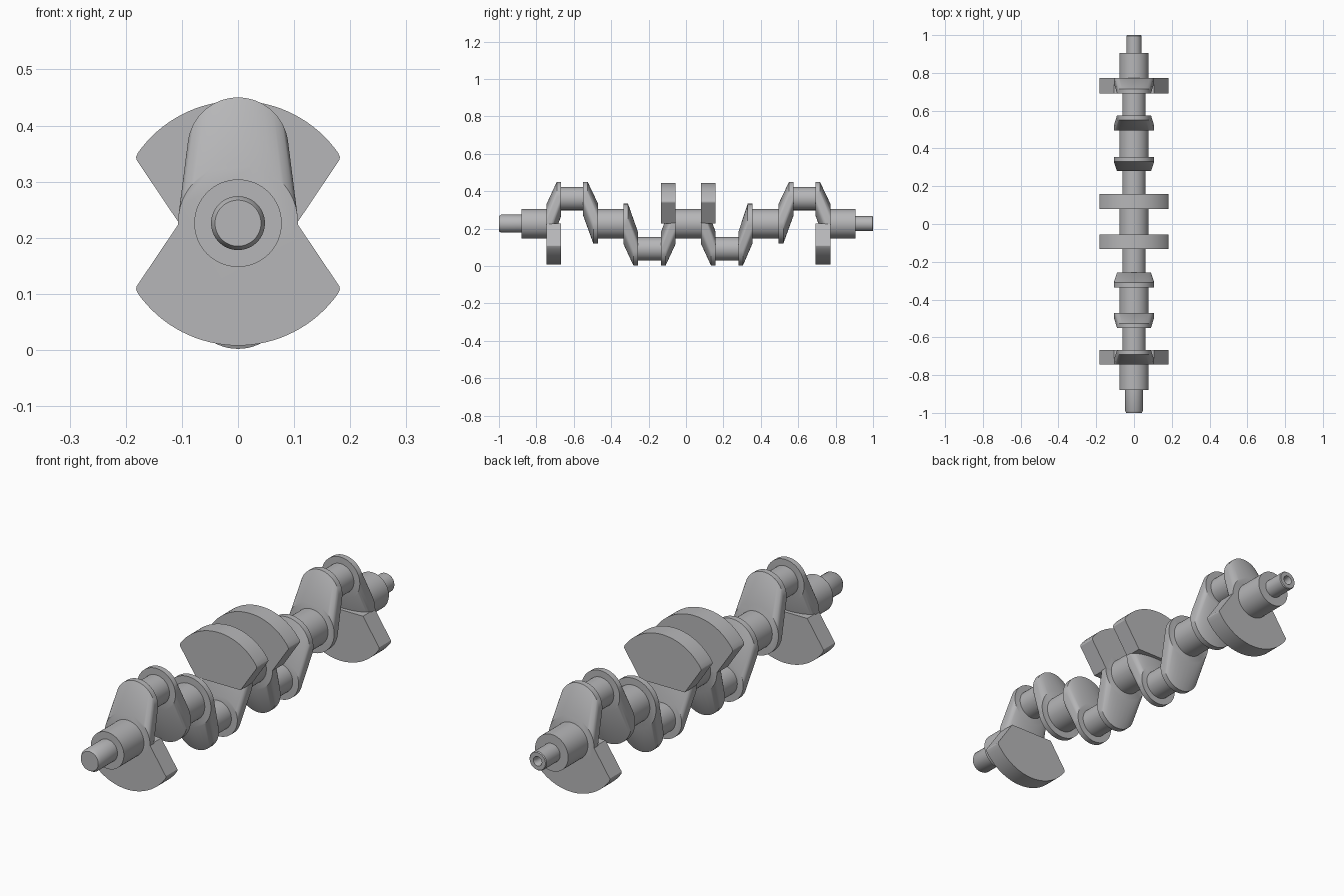
import bpy, bmesh, math
from mathutils import Vector

if "Cube" in bpy.data.objects:
    bpy.data.objects.remove(bpy.data.objects["Cube"])

AXIS = 0.226      # height of the shaft axis
THROW = 0.134     # offset of the crank pins
SEG = 64

steel = bpy.data.materials.new("steel grey")
steel.diffuse_color = (0.47, 0.47, 0.48, 1)
steel.use_nodes = True
steel.node_tree.nodes["Principled BSDF"].inputs["Base Color"].default_value = steel.diffuse_color


def finish(bm, name, angle=35):
    bmesh.ops.recalc_face_normals(bm, faces=bm.faces)
    me = bpy.data.meshes.new(name)
    bm.to_mesh(me)
    bm.free()
    me.materials.append(steel)
    ob = bpy.data.objects.new(name, me)
    bpy.context.collection.objects.link(ob)
    bpy.ops.object.select_all(action='DESELECT')
    ob.select_set(True)
    bpy.context.view_layer.objects.active = ob
    bpy.ops.object.shade_smooth_by_angle(angle=math.radians(angle))
    return ob


def ring(r, y, z):
    return [Vector((r * math.cos(2 * math.pi * i / SEG), y,
                    z + r * math.sin(2 * math.pi * i / SEG))) for i in range(SEG)]


def lathe(name, profile, z=AXIS):
    """Turned part along y from (y, radius) pairs, capped at both ends."""
    bm = bmesh.new()
    rings = [[bm.verts.new(p) for p in ring(r, y, z)] for y, r in profile]
    for a, b in zip(rings, rings[1:]):
        for i in range(SEG):
            j = (i + 1) % SEG
            bm.faces.new((a[i], a[j], b[j], b[i]))
    bm.faces.new(rings[0])
    bm.faces.new(rings[-1])
    return finish(bm, name)


def web(name, y_main, y_pin, up):
    """Crank arm: hull of a disc on the shaft axis and a disc on the pin axis."""
    s = 1 if y_pin > y_main else -1
    bm = bmesh.new()
    pin_z = AXIS + up * THROW
    for r, y, z in ((0.107, y_main, AXIS), (0.107, y_main + s * 0.025, AXIS),
                    (0.090, y_pin - s * 0.024, pin_z), (0.090, y_pin, pin_z)):
        for p in ring(r, y, z):
            bm.verts.new(p)
    res = bmesh.ops.convex_hull(bm, input=bm.verts[:])
    loose = [v for v in bm.verts if not v.link_faces]
    bmesh.ops.delete(bm, geom=loose, context='VERTS')
    bmesh.ops.dissolve_limit(bm, angle_limit=math.radians(0.5),
                             verts=bm.verts[:], edges=bm.edges[:])
    return finish(bm, name)


def counterweight(name, y0, y1, up):
    """Fan-shaped plate with an arc concentric to the shaft."""
    R, a = 0.218, math.radians(55)
    half = [(0.105, 0.0), (0.181, 0.113), (0.1815, 0.118)]
    arc = [(R * math.sin(a - 2 * a * i / 32), R * math.cos(a - 2 * a * i / 32))
           for i in range(33)]
    pts = half + arc + [(-x, z) for x, z in reversed(half)]
    bm = bmesh.new()
    f = bm.faces.new([bm.verts.new((x, y0, AXIS + up * z)) for x, z in pts])
    ext = bmesh.ops.extrude_face_region(bm, geom=[f])
    vs = [g for g in ext["geom"] if isinstance(g, bmesh.types.BMVert)]
    bmesh.ops.translate(bm, verts=vs, vec=(0, y1 - y0, 0))
    return finish(bm, name, 25)


# main bearing journals
E = 0.008
for i, (a, b) in enumerate([(-0.88, -0.74), (-0.47, -0.33), (-0.055, 0.08),
                            (0.35, 0.495), (0.77, 0.905)]):
    lathe(f"main_journal_{i + 1}", [(a - (E if 0 < i else 0), 0.078),
                                    (b + (E if i < 4 else 0), 0.078)])

# front nose with a chamfer, rear nose with a centre hole
lathe("front_nose", [(-1.0, 0.041), (-0.988, 0.048), (-0.87, 0.048)])
lathe("rear_nose", [(0.89, 0.040), (0.996, 0.040), (1.0, 0.037),
                    (1.0, 0.020), (0.985, 0.016), (0.94, 0.016)])

# crank pins: start, end, direction of throw
pins = [(-0.67, -0.55, 1), (-0.26, -0.13, -1), (0.16, 0.28, -1), (0.575, 0.69, 1)]
for i, (a, b, up) in enumerate(pins):
    lathe(f"crank_pin_{i + 1}", [(a - E, 0.062), (b + E, 0.062)], AXIS + up * THROW)

# crank arms: shaft-side face, pin-side face, direction, has counterweight
arms = [(-0.745, -0.667, 1, True), (-0.47, -0.55, 1, False),
        (-0.335, -0.257, -1, False), (-0.055, -0.133, -1, True),
        (0.08, 0.158, -1, True), (0.355, 0.28, -1, False),
        (0.495, 0.575, 1, False), (0.772, 0.692, 1, True)]
for i, (ym, yp, up, heavy) in enumerate(arms):
    web(f"crank_arm_{i + 1}", ym, yp, up)
    if heavy:
        counterweight(f"counterweight_{i + 1}", ym, yp, -up)
